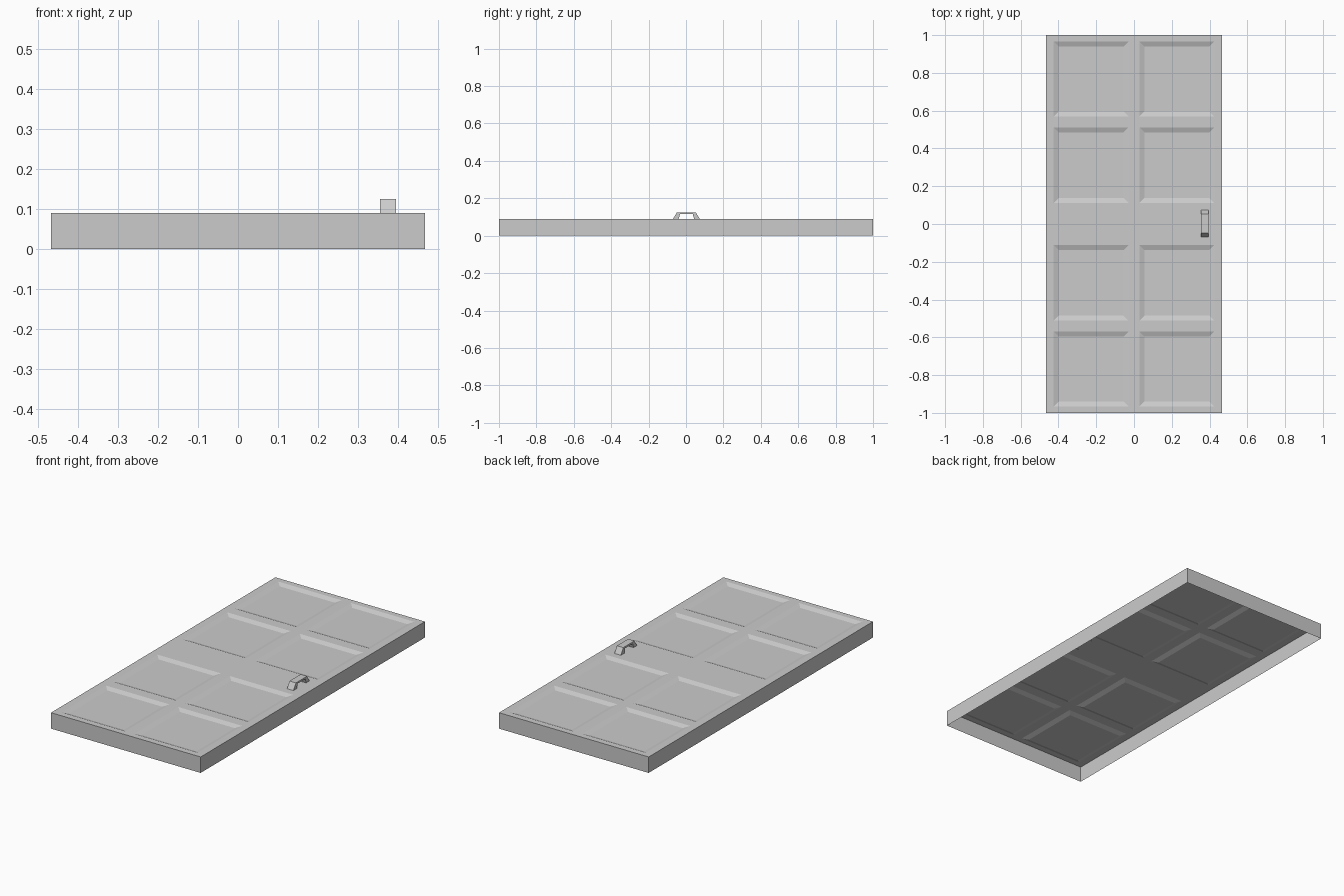
import bpy, bmesh

if "Cube" in bpy.data.objects:
    bpy.data.objects.remove(bpy.data.objects["Cube"])

TOP = 0.09


def add_object(name, bm):
    mesh = bpy.data.meshes.new(name)
    bm.to_mesh(mesh)
    bm.free()
    obj = bpy.data.objects.new(name, mesh)
    bpy.context.collection.objects.link(obj)
    return obj


def mirrored(values):
    return [-v for v in values] + values[::-1]


# Door slab: a grid whose panel cells are sunk, with an open-bottomed skirt
xs = mirrored([0.467, 0.425, 0.028])
ys = mirrored([1.0, 0.967, 0.57, 0.512, 0.112])
bm = bmesh.new()
grid = [[bm.verts.new((x, y, TOP)) for y in ys] for x in xs]
panels = []
for i in range(len(xs) - 1):
    for j in range(len(ys) - 1):
        face = bm.faces.new((grid[i][j], grid[i + 1][j],
                             grid[i + 1][j + 1], grid[i][j + 1]))
        if i % 2 and j % 2:
            panels.append(face)

# Skirt walls
rim = [e for e in bm.edges if e.is_boundary]
walls = bmesh.ops.extrude_edge_only(bm, edges=rim)["geom"]
for v in walls:
    if isinstance(v, bmesh.types.BMVert):
        v.co.z = 0.0

# Sunken panels with sloped borders
bm.normal_update()
bmesh.ops.inset_individual(bm, faces=panels, thickness=0.038, depth=-0.01)
bmesh.ops.recalc_face_normals(bm, faces=bm.faces)
bm.normal_update()
if panels[0].normal.z < 0:
    bmesh.ops.reverse_faces(bm, faces=bm.faces)
add_object("door_slab", bm)

# Pull handle: angular bridge profile extruded across x
outer = [(-0.073, 0.088), (-0.05, 0.125), (0.05, 0.125), (0.073, 0.088)]
inner = [(-0.042, 0.088), (-0.034, 0.115), (0.034, 0.115), (0.042, 0.088)]
bm = bmesh.new()
quads = []
left = [[bm.verts.new((0.355, y + 0.002, z)) for y, z in p] for p in (outer, inner)]
for k in range(3):
    quads.append(bm.faces.new((left[0][k], left[0][k + 1],
                               left[1][k + 1], left[1][k])))
geom = bmesh.ops.extrude_face_region(bm, geom=quads, use_keep_orig=True)["geom"]
bmesh.ops.translate(bm, vec=(0.04, 0, 0),
                    verts=[g for g in geom if isinstance(g, bmesh.types.BMVert)])
bmesh.ops.recalc_face_normals(bm, faces=bm.faces)
add_object("pull_handle", bm)
